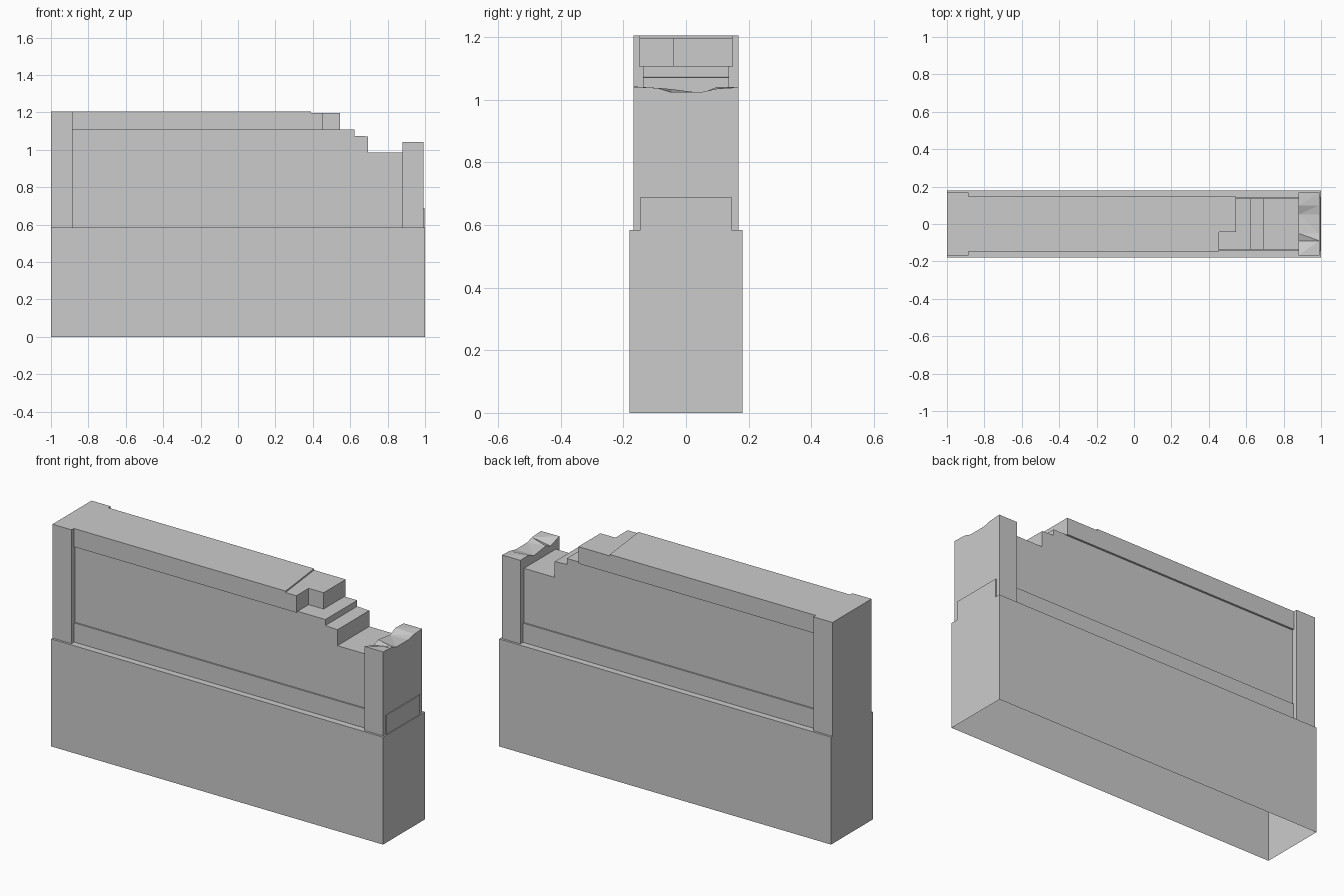
import bpy, bmesh

if "Cube" in bpy.data.objects:
    bpy.data.objects.remove(bpy.data.objects["Cube"])


def loft(name, bottom, top, open_bottom=False):
    """Closed solid between two matching loops of points."""
    bm = bmesh.new()
    a = [bm.verts.new(p) for p in bottom]
    b = [bm.verts.new(p) for p in top]
    n = len(a)
    for i in range(n):
        j = (i + 1) % n
        bm.faces.new((a[i], a[j], b[j], b[i]))
    bm.faces.new(b)
    cap = bm.faces.new(a[::-1])
    bmesh.ops.recalc_face_normals(bm, faces=bm.faces)
    if open_bottom:
        bmesh.ops.delete(bm, geom=[cap], context='FACES_ONLY')
    me = bpy.data.meshes.new(name)
    bm.to_mesh(me)
    bm.free()
    ob = bpy.data.objects.new(name, me)
    bpy.context.collection.objects.link(ob)
    return ob


def slab(name, outline, z0, z1, open_bottom=False):
    """Plan outline (x, y) raised from z0 to z1."""
    return loft(name, [(x, y, z0) for x, y in outline],
                [(x, y, z1) for x, y in outline], open_bottom)


def rect(x0, x1, half):
    return [(x0, -half), (x1, -half), (x1, half), (x0, half)]


BASE, TRIM, CAP, TOP = 0.585, 0.69, 1.105, 1.205

# Plinth, hollow underneath
slab("base", rect(-1, 1, 0.18), 0, BASE, True)

# Intact end post
slab("left_post", rect(-1, -0.885, 0.168), BASE, TOP)

# Thin wall panel with stepped, broken end
steps = [(-0.9, BASE), (0.9, BASE), (0.9, 0.985), (0.695, 0.985), (0.695, 1.072),
         (0.622, 1.075), (0.622, 1.108), (-0.9, 1.108)]
loft("wall_panel", [(x, -0.137, z) for x, z in steps],
     [(x, 0.137, z) for x, z in steps])

# Skirting that pokes slightly through the broken post
slab("skirting", rect(-0.9, 0.996, 0.145), BASE, TRIM)

# Coping: intact length, then a slightly lower chipped end
slab("coping", [(-0.9, -0.148), (0.39, -0.148), (0.355, 0.148), (-0.9, 0.148)], CAP, TOP)
slab("chipped_coping", [(0.39, -0.148), (0.455, -0.148), (0.455, -0.042),
                        (0.545, -0.042), (0.545, 0.148), (0.355, 0.148)], CAP, 1.197)

# Broken post with jagged top, built from its two end profiles
ys = [0.168, 0.10, 0.05, -0.05, -0.09, -0.168]
inner = [1.040, 1.042, 1.022, 1.035, 1.020, 1.043]
outer = [1.040, 1.036, 1.025, 1.025, 1.038, 1.042]


def end_profile(x, heights):
    return [(x, -0.168, BASE), (x, 0.168, BASE)] + [(x, y, z) for y, z in zip(ys, heights)]


post = loft("broken_post", end_profile(0.88, inner), end_profile(0.991, outer))
bm = bmesh.new()
bm.from_mesh(post.data)
bmesh.ops.triangulate(bm, faces=[f for f in bm.faces if f.normal.z > 0.5])
bm.to_mesh(post.data)
bm.free()
